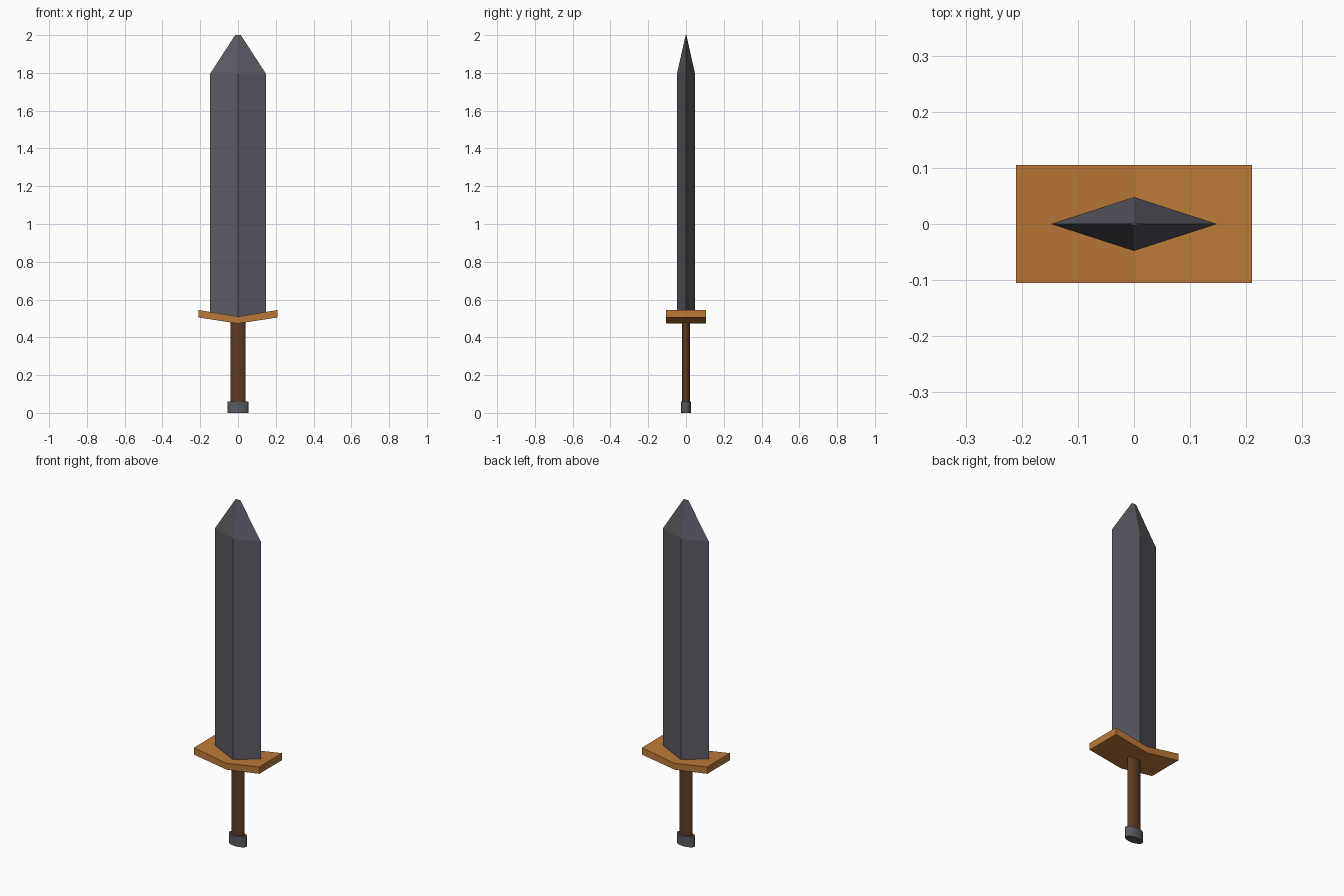
import bpy, bmesh, math

if "Cube" in bpy.data.objects:
    bpy.data.objects.remove(bpy.data.objects["Cube"])


def material(name, rgb):
    m = bpy.data.materials.new(name)
    m.diffuse_color = (*rgb, 1)
    m.use_nodes = True
    m.node_tree.nodes["Principled BSDF"].inputs["Base Color"].default_value = m.diffuse_color
    return m


steel = material("dark_steel", (0.105, 0.1, 0.125))
brass = material("guard_bronze", (0.5, 0.19, 0.04))
leather = material("grip_leather", (0.11, 0.045, 0.017))


def loft(name, rings, mat, smooth=False):
    """Skin matching closed rings of points and cap both ends."""
    bm = bmesh.new()
    loops = [[bm.verts.new(p) for p in ring] for ring in rings]
    n = len(loops[0])
    for a, b in zip(loops, loops[1:]):
        for i in range(n):
            j = (i + 1) % n
            f = bm.faces.new((a[i], a[j], b[j], b[i]))
            f.smooth = smooth
    bm.faces.new(loops[0][::-1])
    bm.faces.new(loops[-1])
    bmesh.ops.recalc_face_normals(bm, faces=bm.faces)
    if smooth:
        for e in bm.edges:
            if e.calc_face_angle(0) > math.radians(50):
                e.smooth = False
    me = bpy.data.meshes.new(name)
    bm.to_mesh(me)
    bm.free()
    me.materials.append(mat)
    ob = bpy.data.objects.new(name, me)
    bpy.context.collection.objects.link(ob)
    return ob


def ring(rx, ry, z, n):
    return [(rx * math.cos(2 * math.pi * i / n), ry * math.sin(2 * math.pi * i / n), z)
            for i in range(n)]


# Diamond-section blade tapering to a narrow chisel tip
loft("blade", [ring(0.148, 0.048, 0.503, 4), ring(0.148, 0.048, 1.795, 4),
               ring(0.015, 0.002, 2.0, 4)], steel)

# Shallow V-shaped crossguard: vertical cross-sections from left to right
guard = []
for x, z0, z1 in ((-0.21, 0.505, 0.545), (0, 0.473, 0.51), (0.21, 0.505, 0.545)):
    guard.append([(x, -0.105, z0), (x, 0.105, z0), (x, 0.105, z1), (x, -0.105, z1)])
loft("crossguard", guard, brass)

# Oval grip and pommel
loft("grip", [ring(0.04, 0.02, 0.05, 32), ring(0.04, 0.02, 0.49, 32)], leather, True)
loft("pommel", [ring(0.055, 0.0275, 0, 32), ring(0.055, 0.0275, 0.06, 32)], steel, True)
